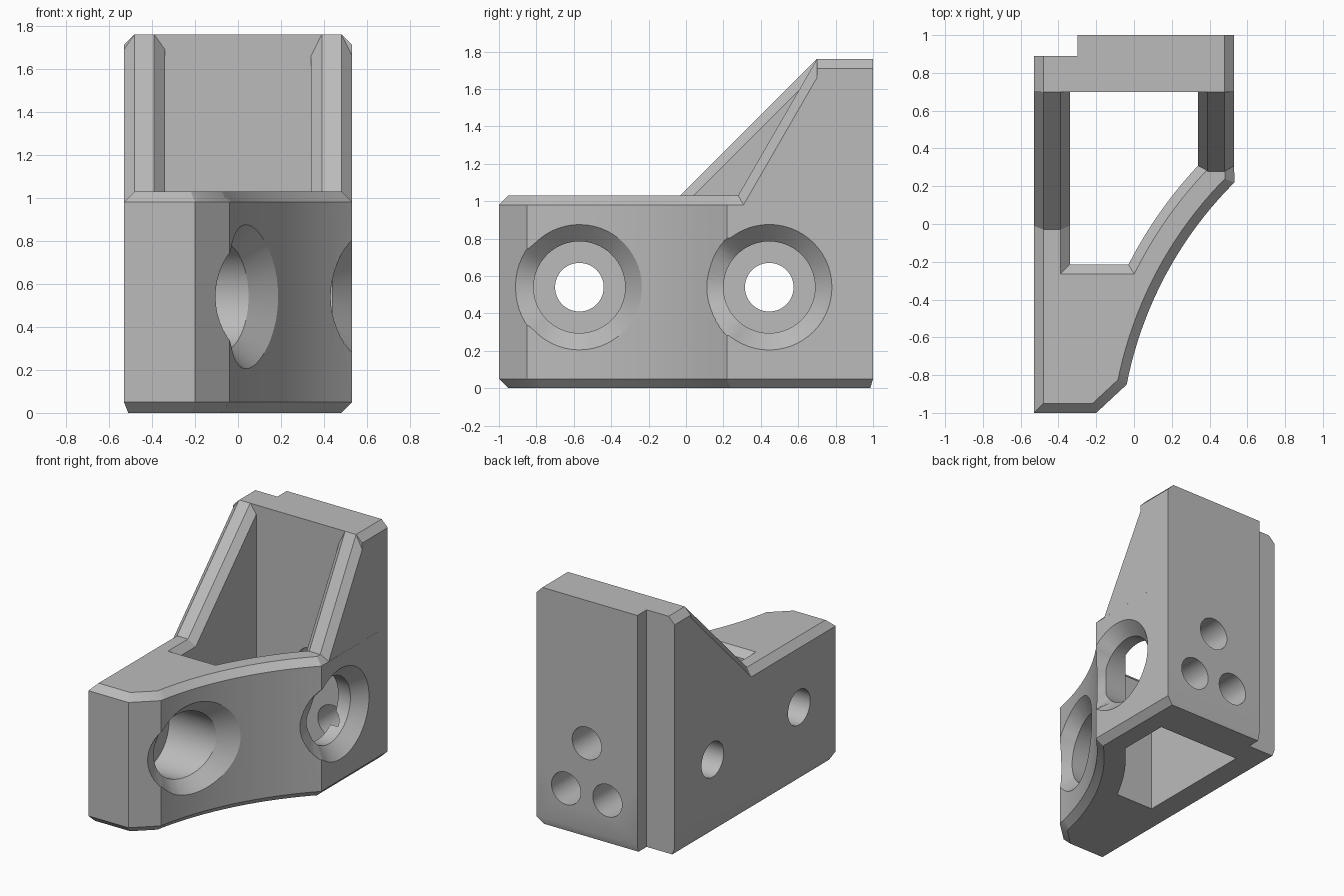
import bpy, bmesh, math
from mathutils import Vector

if "Cube" in bpy.data.objects:
    bpy.data.objects.remove(bpy.data.objects["Cube"], do_unlink=True)

HALF, CH = 0.53, 0.05            # half width, chamfer size
DECK, TOP = 1.03, 1.76           # heights of low deck and back plate
INNER, PLATE = 0.34, 0.70        # pocket half width, front of back plate
CX, CY, R = 1.993, -1.246, 2.07  # centre and radius of the hollowed side


def loft(name, rings):
    """Closed solid through rings of equal point count."""
    bm = bmesh.new()
    loops = [[bm.verts.new(p) for p in ring] for ring in rings]
    for a, b in zip(loops, loops[1:]):
        for i in range(len(a)):
            j = (i + 1) % len(a)
            bm.faces.new((a[i], a[j], b[j], b[i]))
    bm.faces.new(loops[0][::-1])
    bm.faces.new(loops[-1])
    bmesh.ops.recalc_face_normals(bm, faces=bm.faces[:])
    mesh = bpy.data.meshes.new(name)
    bm.to_mesh(mesh)
    bm.free()
    ob = bpy.data.objects.new(name, mesh)
    bpy.context.collection.objects.link(ob)
    return ob


def combine(target, tool, operation):
    """Apply a boolean and discard the tool."""
    tool.hide_render = True
    mod = target.modifiers.new("cut", 'BOOLEAN')
    mod.operation, mod.solver, mod.object = operation, 'EXACT', tool
    bpy.context.view_layer.objects.active = target
    bpy.ops.object.modifier_apply(modifier=mod.name)
    bpy.data.objects.remove(tool, do_unlink=True)


def inset(points, dists):
    """Move each edge of a counter-clockwise outline inward by its distance."""
    lines = []
    for i, p in enumerate(points):
        q = points[(i + 1) % len(points)]
        d = (Vector(q) - Vector(p)).normalized()
        n = Vector((-d.y, d.x))
        lines.append((n, n.dot(Vector(p)) + dists[i]))
    out = []
    for i in range(len(points)):
        (m, c), (n, e) = lines[i - 1], lines[i]
        det = m.x * n.y - m.y * n.x
        out.append(((c * n.y - e * m.y) / det, (m.x * e - n.x * c) / det))
    return out


def at_height(points, z):
    return [(x, y, z) for x, y in points]


def arc(radius, start, end, steps=20):
    """Arc points between two (x, y) positions, seen from the common centre."""
    a, b = [math.atan2(p[1] - CY, p[0] - CX) for p in (start, end)]
    return [(CX + radius * math.cos(a + (b - a) * i / steps),
             CY + radius * math.sin(a + (b - a) * i / steps)) for i in range(steps + 1)]


# base block: outline runs front, corner, hollow side, right wall, back, left wall
curve = arc(R, (-0.04, -0.85), (HALF, 0.22))
outline = [(-HALF, -1), (-0.2, -1)] + curve + [(HALF, 1), (-HALF, 1)]
front_edges = [CH] * (len(outline) - 2)
body = loft("angle_bracket", [
    at_height(inset(outline, front_edges + [0.015, 0.02]), 0),
    at_height(outline, CH),
    at_height(outline, DECK - CH),
    at_height(inset(outline, front_edges + [0, CH]), DECK)])

# pocket with a chamfered upper rim
ri, low = R + 0.2, -0.215
corner_a = (CX - math.sqrt(ri ** 2 - (low - CY) ** 2), low)
corner_b = (INNER, CY + math.sqrt(ri ** 2 - (INNER - CX) ** 2))
hollow = [(-INNER, low)] + arc(ri, corner_a, corner_b) + [(INNER, PLATE), (-INNER, PLATE)]


def rim(d):
    return inset(hollow, [-d] * (len(hollow) - 2) + [0, -d])


combine(body, loft("pocket_cutter", [
    at_height(hollow, -0.2), at_height(hollow, DECK - CH),
    at_height(rim(2 * CH), DECK + CH)]), 'DIFFERENCE')

# sloping side walls, chamfered along both upper edges
for name, side, angle in (("left_gusset", 1, 60), ("right_gusset", -1, 45)):
    slope = math.radians(angle)

    def profile(x, drop):
        shift = drop * math.tan(slope / 2)
        foot = 0.93
        return [(side * x, PLATE - (TOP - foot - drop) / math.tan(slope) + shift, foot),
                (side * x, 0.85, foot),
                (side * x, 0.85, TOP - drop),
                (side * x, PLATE + shift, TOP - drop)]

    combine(body, loft(name, [profile(INNER, CH), profile(INNER + CH, 0),
                              profile(HALF - CH, 0), profile(HALF, CH)]), 'UNION')

# tall back plate
plate = [(-HALF, 0.5), (HALF, 0.5), (HALF, TOP - CH), (HALF - CH, TOP),
         (CH - HALF, TOP), (-HALF, TOP - CH)]
combine(body, loft("back_plate", [[(x, y, z) for x, z in plate] for y in (PLATE, 1)]), 'UNION')

# step in the back face
step = [(-1, 0.89), (-0.3, 0.89), (-0.3, 1.2), (-1, 1.2)]
combine(body, loft("step_cutter", [at_height(step, -0.5), at_height(step, 2.5)]), 'DIFFERENCE')


def surface_x(y):
    """Outer face of the hollow side at a given depth."""
    if y > 0.22:
        return HALF
    if y < -0.85:
        return -0.04 + (y + 0.85) * 1.07
    return CX - math.sqrt(R ** 2 - (y - CY) ** 2)


def circle(radius, a, b, count=56):
    return [(a + radius * math.cos(2 * math.pi * i / count),
             b + radius * math.sin(2 * math.pi * i / count)) for i in range(count)]


# side screw holes: counterbore whose chamfer follows the outer face
HZ, BORE, FLARE = 0.54, 0.245, 0.09
for y0 in (-0.57, 0.445):
    small, bore, wide = [circle(r, y0, HZ) for r in (0.13, BORE, BORE + FLARE + 0.03)]
    combine(body, loft("counterbore_cutter", [
        [(-INNER, y, z) for y, z in bore],
        [(surface_x(y) - FLARE, y, z) for y, z in bore],
        [(surface_x(y) + 0.03, y, z) for y, z in wide],
        [(0.9, y, z) for y, z in wide]]), 'DIFFERENCE')
    combine(body, loft("screw_cutter", [[(x, y, z) for y, z in small]
                                        for x in (-0.8, -0.2)]), 'DIFFERENCE')

# three holes through the back plate
for x0, z0 in ((0.115, 0.7), (0.285, 0.32), (-0.055, 0.32)):
    combine(body, loft("back_hole_cutter", [[(x, y, z) for x, z in circle(0.12, x0, z0)]
                                            for y in (0.6, 1.2)]), 'DIFFERENCE')

# plain grey finish
grey = bpy.data.materials.new("plain_grey")
grey.use_nodes = True
colour = (0.5, 0.5, 0.5, 1)
grey.diffuse_color = colour
grey.node_tree.nodes["Principled BSDF"].inputs["Base Color"].default_value = colour
body.data.materials.clear()
body.data.materials.append(grey)
for poly in body.data.polygons:
    poly.material_index = 0

bpy.ops.object.select_all(action='DESELECT')
body.select_set(True)
bpy.context.view_layer.objects.active = body
bpy.ops.object.shade_smooth_by_angle(angle=math.radians(25))
